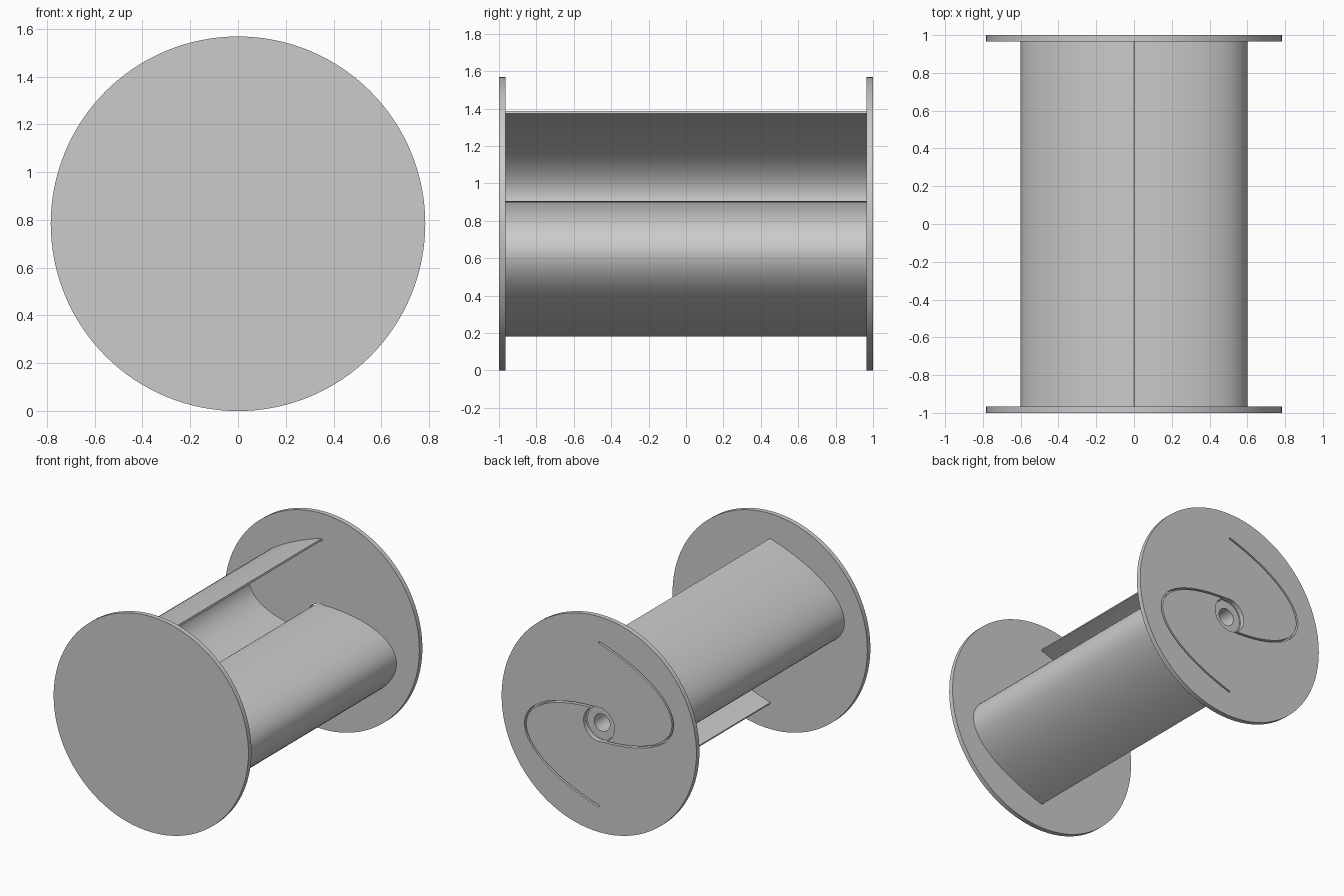
import bpy, bmesh, math
from mathutils import Vector

if "Cube" in bpy.data.objects:
    bpy.data.objects.remove(bpy.data.objects["Cube"])

DISC_R = 0.784            # end plate radius, also the axle height
PLATE_IN = 0.965          # inner face of the end plates
BORE_R = 0.063
HUB_R = 0.124             # opening in the back plate
SHAFT_R = 0.118
BLADE_TOP = 0.121         # where a blade leaves the shaft
TIP = 0.603               # tip distance from the axle
THICK = 0.013

grey = bpy.data.materials.new("light grey")
grey.use_nodes = True
grey.diffuse_color = (0.6, 0.6, 0.6, 1)
grey.node_tree.nodes["Principled BSDF"].inputs["Base Color"].default_value = (0.6, 0.6, 0.6, 1)


def extrude_profile(name, loops, y0, y1):
    """Sweep matching x/z loops along y; two loops make a hollow section."""
    bm = bmesh.new()
    rings = []
    for loop in loops:
        rings.append([[bm.verts.new((x, y, z + DISC_R)) for x, z in loop] for y in (y0, y1)])
    n = len(loops[0])
    for front, back in rings:
        for i in range(n):
            j = (i + 1) % n
            bm.faces.new((front[i], front[j], back[j], back[i]))
    for side in (0, 1):
        if len(rings) == 1:
            bm.faces.new(rings[0][side])
        else:
            outer, inner = rings[0][side], rings[1][side]
            for i in range(n):
                j = (i + 1) % n
                bm.faces.new((outer[i], outer[j], inner[j], inner[i]))
    bmesh.ops.recalc_face_normals(bm, faces=bm.faces)
    mesh = bpy.data.meshes.new(name)
    bm.to_mesh(mesh)
    bm.free()
    mesh.materials.append(grey)
    obj = bpy.data.objects.new(name, mesh)
    bpy.context.collection.objects.link(obj)
    return obj


def activate(obj):
    bpy.ops.object.select_all(action="DESELECT")
    obj.select_set(True)
    bpy.context.view_layer.objects.active = obj


def circle(radius, n):
    return [(radius * math.cos(2 * math.pi * i / n), radius * math.sin(2 * math.pi * i / n))
            for i in range(n)]


def blade_profile(sign):
    """Bowed curve that leaves the shaft level and slopes back in to the tip."""
    p0, p1 = Vector((0, BLADE_TOP)), Vector((0.8, BLADE_TOP))
    p2, p3 = Vector((0.8, -0.36)), Vector((0, -TIP))
    outer, inner = [], []
    steps = 48
    for i in range(steps + 1):
        t = i / steps
        s = 1 - t
        point = p0 * s**3 + p1 * (3 * s * s * t) + p2 * (3 * s * t * t) + p3 * t**3
        along = (p1 - p0) * (s * s) + (p2 - p1) * (2 * s * t) + (p3 - p2) * (t * t)
        inward = Vector((along.y, -along.x)).normalized()
        outer.append(point)
        inner.append(point + inward * THICK)
    return [(sign * p.x, sign * p.y) for p in outer + inner[::-1]]


# End plates
front_plate = extrude_profile("front_plate", [circle(DISC_R, 128)], -1, -PLATE_IN)
back_plate = extrude_profile("back_plate", [circle(DISC_R, 128)], PLATE_IN, 1)

# Blade slots and shaft opening through the back plate
for shape in (blade_profile(1), blade_profile(-1), circle(HUB_R, 60)):
    cutter = extrude_profile("slot_cutter", [shape], PLATE_IN - 0.1, 1.1)
    cutter.hide_render = True
    cut = back_plate.modifiers.new("slot", "BOOLEAN")
    cut.operation = "DIFFERENCE"
    cut.solver = "EXACT"
    cut.object = cutter
    activate(back_plate)
    bpy.ops.object.modifier_apply(modifier=cut.name)
    bpy.data.objects.remove(cutter)

# Two blades, half a turn apart
blades = [extrude_profile(name, [blade_profile(sign)], -PLATE_IN, PLATE_IN)
          for name, sign in (("left_blade", 1), ("right_blade", -1))]

# Hollow shaft between the plates
shaft = extrude_profile("shaft", [circle(SHAFT_R, 64), circle(BORE_R, 64)],
                        -PLATE_IN, PLATE_IN)

for part in [front_plate, back_plate, shaft] + blades:
    activate(part)
    bpy.ops.object.shade_smooth_by_angle(angle=math.radians(30))
